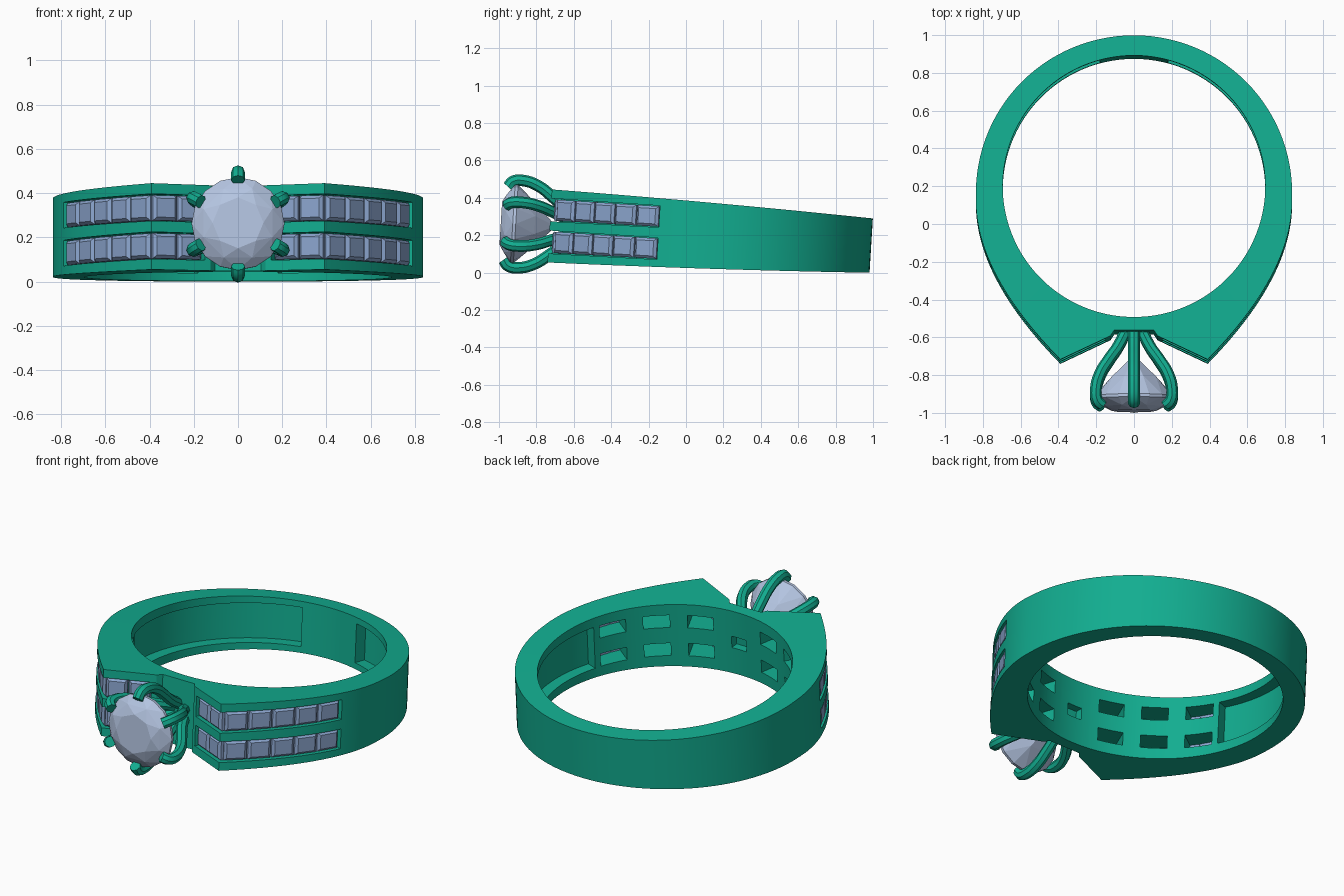
import bpy, bmesh, math
from mathutils import Vector, Matrix

if "Cube" in bpy.data.objects:
    bpy.data.objects.remove(bpy.data.objects["Cube"])

C = Vector((0, 0.19))            # centre of the finger hole
R_IN = 0.695
ROW = 0.086                      # height offset of each stone row
TILT = Matrix.Translation((0, 0, 0.205)) @ Matrix.Rotation(-0.061, 4, 'X')


def material(name, rgb):
    m = bpy.data.materials.new(name)
    m.diffuse_color = (*rgb, 1)
    m.use_nodes = True
    m.node_tree.nodes["Principled BSDF"].inputs["Base Color"].default_value = m.diffuse_color
    return m


METAL = material("green_metal", (0.006, 0.42, 0.28))
CLEAR = material("pale_gem", (0.46, 0.56, 0.76))
BLUE = material("blue_gem", (0.26, 0.38, 0.62))


def finish(bm, name, mat=None):
    bmesh.ops.recalc_face_normals(bm, faces=bm.faces)
    me = bpy.data.meshes.new(name)
    bm.to_mesh(me)
    bm.free()
    ob = bpy.data.objects.new(name, me)
    bpy.context.collection.objects.link(ob)
    if mat:
        me.materials.append(mat)
    return ob


def strip_solid(bm, a, b, half, closed=False):
    """Solid between two matching 2D point lists, with half height as a function of y."""
    rows = [[bm.verts.new((p[0], p[1], z0 + s * h)) for p, s, (z0, h) in
             ((q, 1, half(q[1])), (r, 1, half(r[1])), (r, -1, half(r[1])), (q, -1, half(q[1])))]
            for q, r in zip(a, b)]
    n = len(rows)
    for i in range(n if closed else n - 1):
        p, q = rows[i], rows[(i + 1) % n]
        for k in range(4):
            bm.faces.new((p[k], p[(k + 1) % 4], q[(k + 1) % 4], q[k]))
    if not closed:
        bm.faces.new(rows[0])
        bm.faces.new(rows[-1])


def around(r, deg, s=1):
    """Point about the hole centre, angle measured from the front."""
    t = math.radians(deg)
    return Vector((s * r * math.sin(t), C.y - r * math.cos(t)))


def cut(target, bm, name):
    cutter = finish(bm, name)
    cutter.hide_render = True
    mod = target.modifiers.new(name, 'BOOLEAN')
    mod.operation, mod.solver, mod.object = 'DIFFERENCE', 'EXACT', cutter
    bpy.context.view_layer.objects.active = target
    bpy.ops.object.modifier_apply(modifier=mod.name)
    bpy.data.objects.remove(cutter)


# Outer outline, right half: flat seat, sloped notch, shoulder curve, round back
corner = Vector((0.39, -0.73))
notch = Vector((0.125, -0.605))
slope = [notch.lerp(corner, i / 6) for i in range(7)]
p0, p1 = Vector((0.837, 0.12)), Vector((0.84, -0.27))
shoulder = []
for i in range(1, 25):
    t = i / 24
    shoulder.append(corner * (1 - t) ** 2 + p1 * 2 * t * (1 - t) + p0 * t * t)
back = [Vector((0.837 * math.cos(t), 0.155 + 0.837 * math.sin(t)))
        for t in (math.pi / 2 * i / 28 for i in range(29))]
half_outline = [Vector((x, -0.575)) for x in (0, 0.035, 0.07, 0.105)] + slope + shoulder + back
half_outline[-1].x = 0
outer = half_outline + [Vector((-p.x, p.y)) for p in half_outline[-2:0:-1]]
inner = [C + (p - C).normalized() * R_IN for p in outer]

# Band, wider at the front than at the back
bm = bmesh.new()
strip_solid(bm, outer, inner, lambda y: (0, 0.18 - 0.027 * y - 0.008 * y * y), True)
band = finish(bm, "band", METAL)


# Channels for the side stones
def offset(path, d):
    out = []
    for i, p in enumerate(path):
        ns = []
        for a, b in ((i - 1, i), (i, i + 1)):
            if a >= 0 and b < len(path):
                e = (path[b] - path[a]).normalized()
                ns.append(Vector((e.y, -e.x)))
        m = (ns[0] + ns[-1]).normalized()
        out.append(p + m * d / m.dot(ns[0]))
    return out


path = [Vector((0.15, -0.617)), corner] + [p for p in shoulder if p.y < -0.14]
above, below = offset(path, 0.03), offset(path, -0.055)
bm = bmesh.new()
for s in (1, -1):
    for row in (1, -1):
        strip_solid(bm, [(s * p.x, p.y) for p in above], [(s * p.x, p.y) for p in below],
                    lambda y: (row * ROW, 0.057 - 0.006 * y))
cut(band, bm, "channel_cutter")

# Small windows behind the stones, and one behind the centre setting
bm = bmesh.new()
for s in (1, -1):
    for a0, a1 in ((13, 25), (33, 45), (53, 66)):
        for row in (1, -1):
            angles = (a0, (a0 + a1) / 2, a1)
            strip_solid(bm, [around(0.84, a, s) for a in angles],
                        [around(0.6, a, s) for a in angles], lambda y: (row * ROW, 0.038))
strip_solid(bm, [around(0.745, a) for a in (-4, 4)], [around(0.6, a) for a in (-4, 4)],
            lambda y: (0, 0.035))
cut(band, bm, "window_cutter")

# Long hollows inside both sides of the band
bm = bmesh.new()
for s in (1, -1):
    angles = [69 + 96 * i / 32 for i in range(33)]
    strip_solid(bm, [around(0.762, a, s) for a in angles],
                [around(0.6, a, s) for a in angles], lambda y: (0, 0.125 - 0.012 * y))
cut(band, bm, "hollow_cutter")


# Side stones: two on each slope, five along each shoulder, in two rows
def along(pts, d):
    for a, b in zip(pts, pts[1:]):
        l = (b - a).length
        if d <= l or b is pts[-1]:
            e = (b - a) / l
            return a + e * d, e
        d -= l


def stones(bm, pts, start, end, count, s, row):
    step = (end - start) / count
    for i in range(count):
        p, e = along(pts, start + (i + 0.5) * step)
        n = Vector((e.y, -e.x))
        p = p - n * 0.032
        size = Matrix.Diagonal((step - 0.008, 0.052, 0.108 - 0.008 * p.y, 1))
        m = Matrix(((s * e.x, s * n.x, 0, s * p.x), (e.y, n.y, 0, p.y),
                    (0, 0, 1, row * ROW), (0, 0, 0, 1)))
        new = bmesh.ops.create_cube(bm, size=1, matrix=m @ size)["verts"]
        top = [v for v in new if (v.co.xy - Vector((s * p.x, p.y))).dot(Vector((s * n.x, n.y))) > 0]
        face = next(f for f in top[0].link_faces if all(v in top for v in f.verts))
        bmesh.ops.bevel(bm, geom=list(face.edges), offset=0.014, segments=1, affect='EDGES')


run = [corner] + path[2:]
run_length = sum((b - a).length for a, b in zip(run, run[1:]))
bm = bmesh.new()
for s in (1, -1):
    for row in (1, -1):
        stones(bm, run, 0.025, run_length - 0.008, 5, s, row)
        stones(bm, [corner, path[0]][::-1], 0.005, (corner - path[0]).length - 0.012, 2, s, row)
side_stones = finish(bm, "side_stones", BLUE)

# Centre gem: rings of facet points wrapped in a convex hull
bm = bmesh.new()
for r, y, n, turn in ((0.115, -0.992, 8, 0), (0.168, -0.968, 8, 0.5), (0.21, -0.928, 16, 0),
                      (0.21, -0.912, 16, 0), (0.125, -0.81, 8, 0.5), (0.004, -0.70, 4, 0)):
    for i in range(n):
        t = 2 * math.pi * (i + turn) / n
        bm.verts.new((r * math.cos(t), y, r * math.sin(t)))
bmesh.ops.convex_hull(bm, input=bm.verts)
bmesh.ops.dissolve_limit(bm, angle_limit=0.02, verts=bm.verts, edges=bm.edges)
gem = finish(bm, "centre_gem", CLEAR)

# Six claws curling over the gem
claw_path = ((0.045, -0.56), (0.10, -0.655), (0.152, -0.72), (0.208, -0.80),
             (0.233, -0.88), (0.226, -0.94), (0.195, -0.965))
claws = []
for k in range(6):
    t = math.radians(90 + 60 * k)
    cu = bpy.data.curves.new("claw_curve", 'CURVE')
    cu.dimensions = '3D'
    cu.bevel_depth, cu.bevel_resolution = 0.031, 2
    cu.use_fill_caps, cu.resolution_u = True, 5
    sp = cu.splines.new('BEZIER')
    sp.bezier_points.add(len(claw_path) - 1)
    for bp, (r, y) in zip(sp.bezier_points, claw_path):
        bp.co = (r * math.cos(t), y, r * math.sin(t))
        bp.handle_left_type = bp.handle_right_type = 'AUTO'
    tmp = bpy.data.objects.new("claw_tmp", cu)
    bpy.context.collection.objects.link(tmp)
    bpy.context.view_layer.update()
    me = bpy.data.meshes.new_from_object(tmp.evaluated_get(bpy.context.evaluated_depsgraph_get()))
    bpy.data.objects.remove(tmp)
    me.materials.clear()
    me.materials.append(METAL)
    claw = bpy.data.objects.new(f"claw_{k + 1}", me)
    bpy.context.collection.objects.link(claw)
    claws.append(claw)

# Tilt the whole ring so it rests on the ground, and shade the metal
for ob in [band, side_stones, gem] + claws:
    ob.data.transform(TILT)
bpy.ops.object.select_all(action='DESELECT')
for ob in [band] + claws:
    ob.select_set(True)
bpy.context.view_layer.objects.active = band
bpy.ops.object.shade_smooth_by_angle(angle=math.radians(30))
